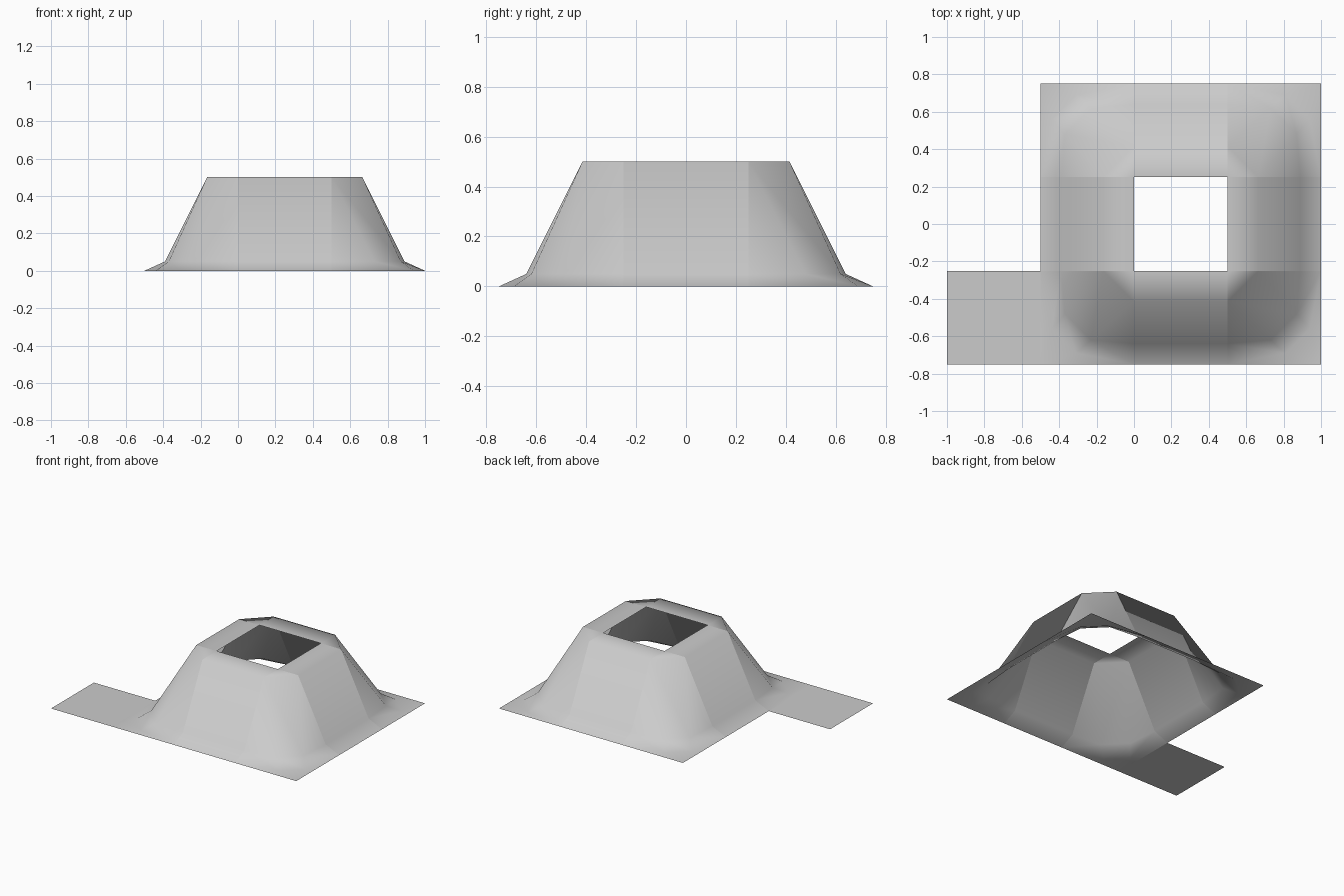
import bpy
import math
from mathutils import Matrix, Vector

if "Cube" in bpy.data.objects:
    bpy.data.objects.remove(bpy.data.objects["Cube"])

CENTRE = Vector((0.25, 0.0, 0.0))

grey = bpy.data.materials.new("plain_grey")
grey.diffuse_color = (0.6, 0.6, 0.6, 1)
grey.use_nodes = True
grey.node_tree.nodes["Principled BSDF"].inputs["Base Color"].default_value = grey.diffuse_color


def make_mesh(name, verts, faces):
    mesh = bpy.data.meshes.new(name)
    mesh.from_pydata(verts, [], faces)
    mesh.materials.append(grey)
    mesh.shade_smooth()
    return mesh


def place(name, mesh, turns=0, origin=CENTRE):
    ob = bpy.data.objects.new(name, mesh)
    bpy.context.collection.objects.link(ob)
    ob.matrix_world = Matrix.Translation(origin) @ Matrix.Rotation(turns * math.pi / 2, 4, 'Z')


# Slope profile: distance from the centre and height, hole edge to ground edge
H = 0.25
profile = [(H, 0.5), (0.415, 0.5), (0.64, 0.05), (0.75, 0.0)]

# Straight slope tile, on the +y side
side_verts = [(s * H, r, z) for r, z in profile for s in (1, -1)]
side_faces = [(2 * i, 2 * i + 2, 2 * i + 3, 2 * i + 1) for i in range(3)]
side = make_mesh("slope_side", side_verts, side_faces)

# Rounded corner tile, in the +x +y quadrant
corner_verts = [
    (H, H, 0.5),
    (0.415, H, 0.5), (H, 0.415, 0.5),
    (0.64, H, 0.05), (0.62, 0.48, 0.05), (0.48, 0.62, 0.05), (H, 0.64, 0.05),
    (0.75, H, 0), (0.69, 0.56, 0), (0.56, 0.69, 0), (H, 0.75, 0),
    (0.75, 0.75, 0),
]
corner_faces = [
    (0, 1, 2),
    (1, 3, 4), (1, 4, 5, 2), (2, 5, 6),
    (3, 7, 8, 4), (4, 8, 9, 5), (5, 9, 10, 6),
    (7, 11, 8), (8, 11, 9), (9, 11, 10),
]
corner = make_mesh("slope_corner", corner_verts, corner_faces)

for turn in range(4):
    place(f"slope_side_{turn + 1}", side, turn)
    place(f"slope_corner_{turn + 1}", corner, turn)

# Flat ground tile beside the mound
flat = make_mesh("ground_tile", [(-H, -H, 0), (H, -H, 0), (H, H, 0), (-H, H, 0)], [(0, 1, 2, 3)])
place("ground_tile", flat, origin=Vector((-0.75, -0.5, 0)))
